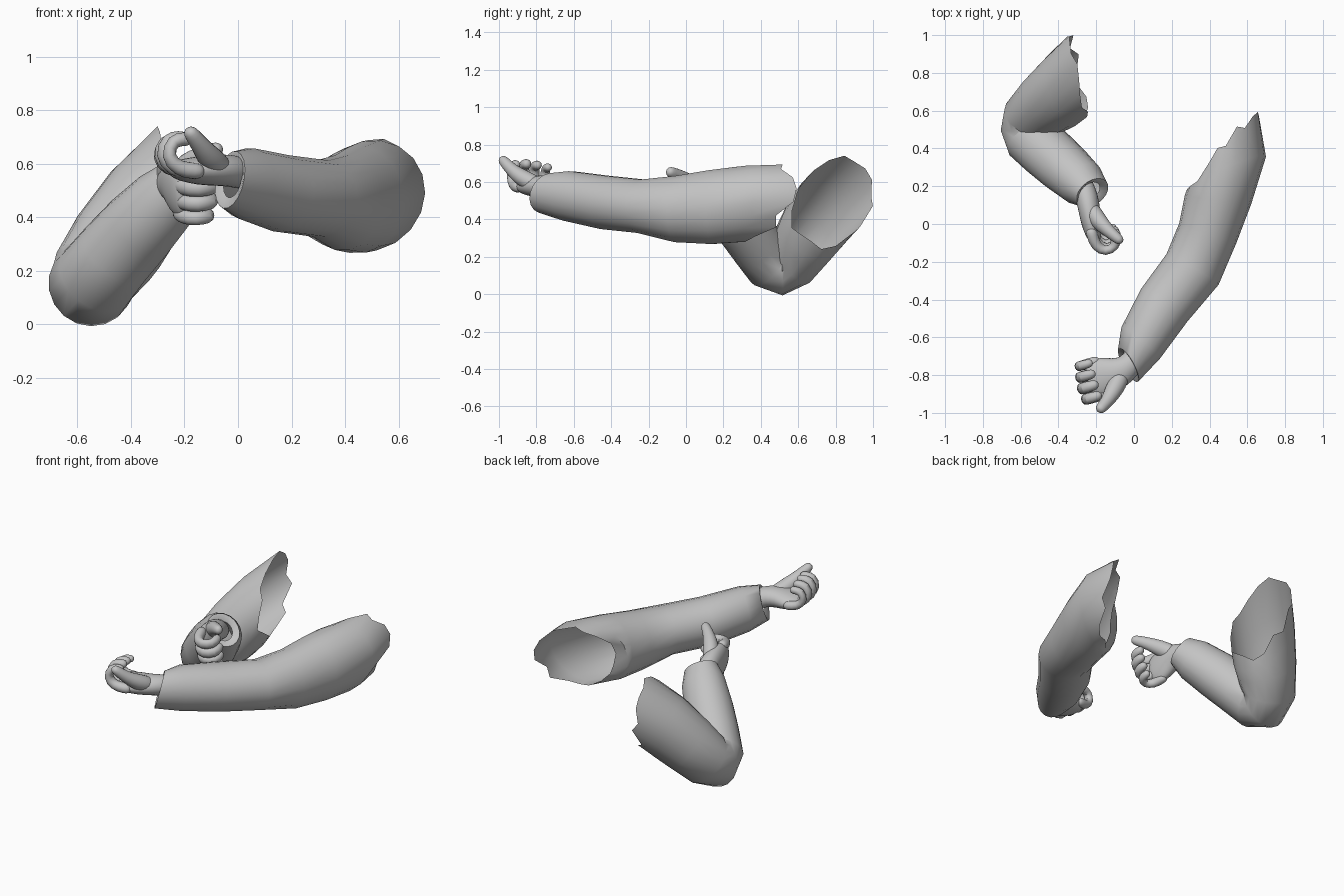
import bpy, bmesh, math, random
from mathutils import Vector, Matrix

random.seed(4)
cube = bpy.data.objects.get("Cube")
if cube:
    bpy.data.objects.remove(cube, do_unlink=True)

grey = bpy.data.materials.new("plain_grey")
grey.use_nodes = True
grey.diffuse_color = (0.55, 0.55, 0.55, 1)
grey.node_tree.nodes["Principled BSDF"].inputs["Base Color"].default_value = (0.55, 0.55, 0.55, 1)


def loft(bm, stations, ref, sides, rounded=False, hem=False, jag=0.0):
    """Skin elliptical rings: (x, y, z, side radius, ref radius, side skew, ref skew)."""
    stations = [tuple(s) + (0,) * (7 - len(s)) for s in stations]
    centres = [Vector(s[:3]) for s in stations]
    rings = []
    for i, (c, s) in enumerate(zip(centres, stations)):
        before, after = centres[max(i - 1, 0)], centres[min(i + 1, len(centres) - 1)]
        t = (after - c).normalized() + (c - before).normalized()
        t.normalize()
        v = (ref - t * ref.dot(t)).normalized()
        u = t.cross(v)

        def ring(scale=1.0, shift=0.0, ragged=0.0):
            pts = []
            for k in range(sides):
                ang = math.tau * k / sides
                a, b = math.cos(ang) * scale, math.sin(ang) * scale
                along = a * s[5] + b * s[6] + shift + random.uniform(-ragged, ragged)
                pts.append(c + u * s[3] * a + v * s[4] * b + t * along)
            return pts

        r = min(s[3], s[4])
        first, last = i == 0, i == len(stations) - 1
        if first and rounded:
            rings += [ring(0.35, -r * 0.95), ring(0.78, -r * 0.6)]
        if first and hem:
            rings += [ring(0.6, 0.02), ring(0.93, 0.0)]
        rings.append(ring(ragged=jag if last else 0))
        if last and rounded:
            rings += [ring(0.78, r * 0.6), ring(0.35, r * 0.95)]
    loops = [[bm.verts.new(p) for p in pts] for pts in rings]
    for lo, hi in zip(loops, loops[1:]):
        for k in range(sides):
            n = (k + 1) % sides
            bm.faces.new((lo[k], lo[n], hi[n], hi[k]))
    if rounded:
        bm.faces.new(loops[0][::-1])
        bm.faces.new(loops[-1])


def finish(bm, name, angle, subdivide=0):
    bmesh.ops.recalc_face_normals(bm, faces=bm.faces[:])
    mesh = bpy.data.meshes.new(name)
    bm.to_mesh(mesh)
    bm.free()
    mesh.materials.append(grey)
    obj = bpy.data.objects.new(name, mesh)
    bpy.context.collection.objects.link(obj)
    bpy.ops.object.select_all(action='DESELECT')
    obj.select_set(True)
    bpy.context.view_layer.objects.active = obj
    bpy.ops.object.shade_smooth_by_angle(angle=math.radians(angle))
    if subdivide:
        mod = obj.modifiers.new("rounding", 'SUBSURF')
        mod.levels = mod.render_levels = subdivide


def sleeve(name, stations, ref):
    bm = bmesh.new()
    loft(bm, stations, Vector(ref).normalized(), 18, hem=True, jag=0.03)
    finish(bm, name, 50)


def hand(name, origin, fingers_dir, thumb_dir, palm_dir):
    bm = bmesh.new()
    up = Vector((0, 0, 1))
    # wrist bending into the cuff, and palm
    loft(bm, [(-0.045, -0.065, -0.03, 0.06, 0.06), (0.01, -0.015, -0.015, 0.068, 0.062),
              (0.08, 0.005, -0.01, 0.088, 0.06), (0.15, 0, -0.01, 0.108, 0.055),
              (0.21, 0, -0.005, 0.108, 0.042)], up, 14, rounded=True)
    # four curled fingers
    for y, size in ((-0.09, 0.87), (-0.032, 0.98), (0.028, 1.04), (0.088, 1.0)):
        r = 0.034 * size
        path = [(0.0, -0.01), (0.07, 0.0), (0.11, 0.05), (0.085, 0.11), (0.035, 0.11)]
        loft(bm, [(0.18 + x * size, y, z * size, r * (1 - 0.04 * i), r * (1 - 0.04 * i))
                  for i, (x, z) in enumerate(path)], Vector((0, 1, 0)), 10, rounded=True)
    # thumb
    loft(bm, [(0.075, 0.03, 0.005, 0.052, 0.05), (0.12, 0.08, 0.035, 0.052, 0.05),
              (0.165, 0.125, 0.08, 0.038, 0.036), (0.21, 0.155, 0.13, 0.032, 0.03)],
         up, 10, rounded=True)
    axes = Matrix((fingers_dir, thumb_dir, palm_dir)).transposed().to_4x4()
    bm.transform(Matrix.Translation(origin) @ axes)
    finish(bm, name, 60, subdivide=1)


# stretched left arm, from cuff to torn shoulder edge
sleeve("left_sleeve", [
    (-0.03, -0.745, 0.54, 0.09, 0.11, -0.05, 0.02),
    (0.035, -0.63, 0.525, 0.13, 0.135, -0.02),
    (0.16, -0.43, 0.49, 0.15, 0.145),
    (0.31, -0.24, 0.47, 0.16, 0.145),
    (0.39, -0.05, 0.455, 0.16, 0.18),
    (0.445, 0.13, 0.465, 0.175, 0.20, 0.03, 0.01),
    (0.49, 0.27, 0.48, 0.185, 0.205, 0.13, 0.05),
    (0.505, 0.385, 0.485, 0.13, 0.205, 0.18, 0.09)], (0, 0, 1))

# bent right arm, from cuff around the elbow to torn shoulder edge
sleeve("right_sleeve", [
    (-0.22, 0.165, 0.52, 0.09, 0.105),
    (-0.275, 0.215, 0.46, 0.125, 0.13),
    (-0.37, 0.30, 0.36, 0.14, 0.145),
    (-0.46, 0.38, 0.26, 0.145, 0.15),
    (-0.53, 0.445, 0.175, 0.15, 0.155),
    (-0.55, 0.505, 0.15, 0.155, 0.16),
    (-0.535, 0.565, 0.185, 0.155, 0.165),
    (-0.465, 0.635, 0.285, 0.17, 0.18, -0.01, 0.03),
    (-0.385, 0.705, 0.39, 0.19, 0.185, -0.04, 0.10),
    (-0.295, 0.785, 0.49, 0.20, 0.175, -0.06, 0.18)], (-0.76, -0.05, 0.65))

# hands
hand("left_hand", (-0.01, -0.765, 0.59),
     (-0.96, -0.28, -0.04), (0.28, -0.96, 0), (-0.04, -0.01, 1))
hand("right_hand", (-0.235, 0.145, 0.545),
     (0.13, -0.96, -0.24), (-0.02, -0.25, 0.97), (0.98, 0.12, 0.05))
